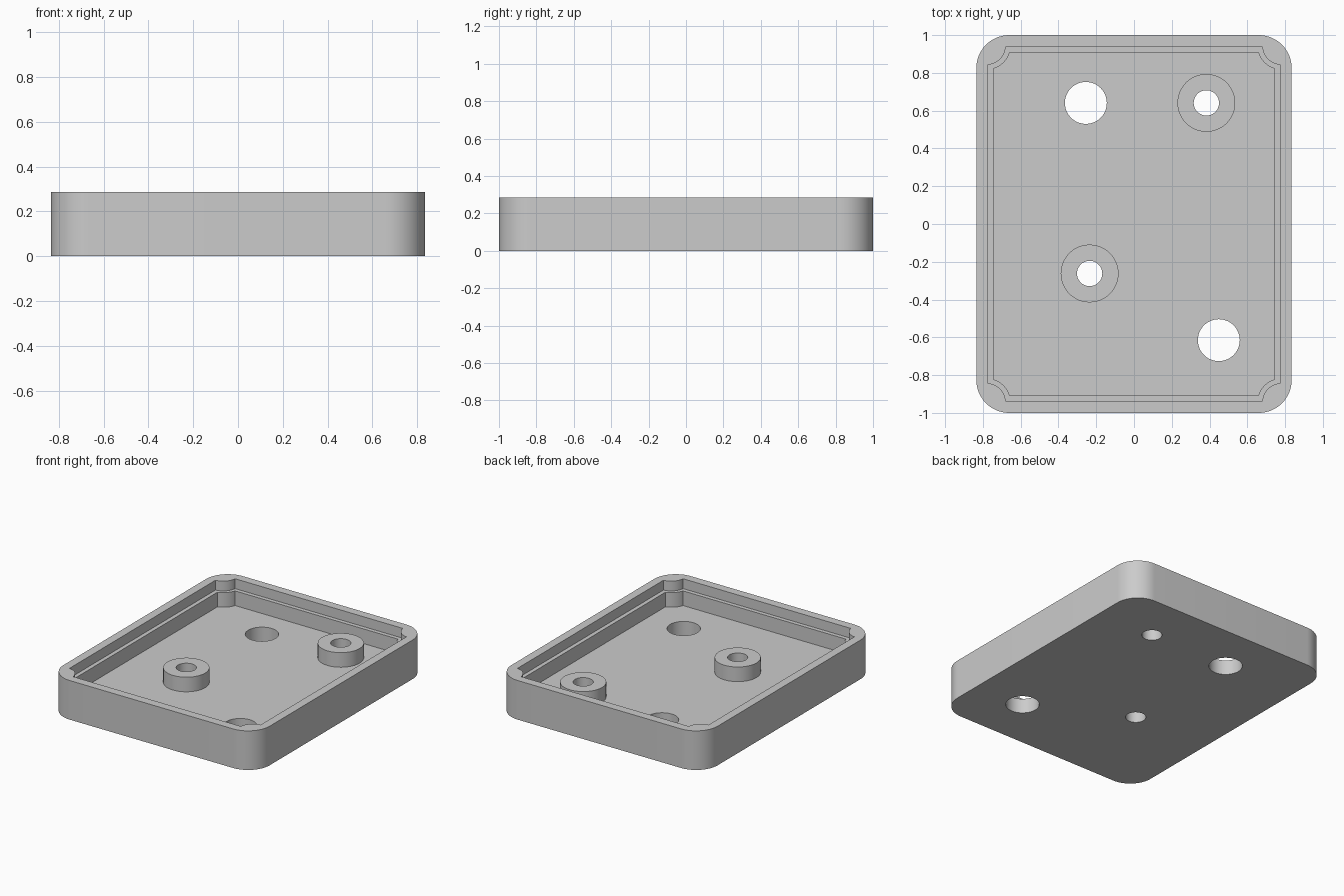
import bpy, bmesh, math

if "Cube" in bpy.data.objects:
    bpy.data.objects.remove(bpy.data.objects["Cube"])

HX, HY, H, R = 0.835, 1.0, 0.286, 0.175      # outer half sizes, height, corner radius
FLOOR, LEDGE, BOSS = 0.107, 0.214, 0.214     # floor, lip ledge and boss heights
SCREW_HOLES = [(-0.235, -0.262), (0.383, 0.641)]
OPEN_HOLES = [(-0.255, 0.641), (0.449, -0.615)]

bm = bmesh.new()


def ring(points, z):
    """Closed loop of vertices at height z."""
    return [bm.verts.new((x, y, z)) for x, y in points]


def circle(cx, cy, r, n=48):
    return [(cx + r * math.cos(2 * math.pi * i / n),
             cy + r * math.sin(2 * math.pi * i / n)) for i in range(n)]


def four_corners(quarter):
    """Mirror one corner's points into a full counter-clockwise outline."""
    out = []
    for sx, sy in ((1, 1), (-1, 1), (-1, -1), (1, -1)):
        pts = quarter if sx * sy > 0 else quarter[::-1]
        out += [(sx * x, sy * y) for x, y in pts]
    return out


def rounded(n=16):
    arc = [math.pi / 2 * i / n for i in range(n + 1)]
    return four_corners([(HX - R + R * math.cos(a), HY - R + R * math.sin(a)) for a in arc])


def notched(x, y, r, cx=0.781, cy=0.945, n=12):
    """Rectangle whose corners are scooped by a circular pillar."""
    a0 = 1.5 * math.pi - math.asin((cx - x) / r)
    a1 = math.pi + math.asin((cy - y) / r)
    arc = [a0 + (a1 - a0) * i / n for i in range(n + 1)]
    return four_corners([(cx + r * math.cos(a), cy + r * math.sin(a)) for a in arc])


def wall(a, b):
    """Join two loops that have matching points."""
    for i in range(len(a)):
        j = (i + 1) % len(a)
        bm.faces.new((a[i], a[j], b[j], b[i]))


def plate(outer, holes):
    """Fill an outline, leaving the holes open."""
    edges = []
    for loop in [outer] + holes:
        for i in range(len(loop)):
            pair = (loop[i], loop[(i + 1) % len(loop)])
            edges.append(bm.edges.get(pair) or bm.edges.new(pair))
    bmesh.ops.triangle_fill(bm, edges=edges, use_beauty=True, normal=(0, 0, 1))


# Outer wall, rim, stepped lip and inner wall
lip, pocket = notched(0.773, 0.937, 0.102), notched(0.743, 0.907, 0.128)
base, rim_out = ring(rounded(), 0), ring(rounded(), H)
rim_in, lip_low = ring(lip, H), ring(lip, LEDGE)
ledge_in, floor_edge = ring(pocket, LEDGE), ring(pocket, FLOOR)
wall(base, rim_out)
plate(rim_out, [rim_in])
wall(rim_in, lip_low)
wall(lip_low, ledge_in)
wall(ledge_in, floor_edge)

# Holes through the floor, and bosses with screw holes
under, inside = [], []
for x, y in OPEN_HOLES:
    low, high = ring(circle(x, y, 0.111), 0), ring(circle(x, y, 0.111), FLOOR)
    wall(low, high)
    under.append(low)
    inside.append(high)
for x, y in SCREW_HOLES:
    low, high = ring(circle(x, y, 0.067), 0), ring(circle(x, y, 0.067), BOSS)
    foot, top = ring(circle(x, y, 0.153), FLOOR), ring(circle(x, y, 0.153), BOSS)
    wall(low, high)
    wall(high, top)
    wall(top, foot)
    under.append(low)
    inside.append(foot)

# Floor, top and underside
plate(floor_edge, inside)
plate(base, under)
bmesh.ops.recalc_face_normals(bm, faces=bm.faces)

mesh = bpy.data.meshes.new("tray")
bm.to_mesh(mesh)
bm.free()
tray = bpy.data.objects.new("tray", mesh)
bpy.context.collection.objects.link(tray)

grey = bpy.data.materials.new("light_grey")
grey.diffuse_color = (0.6, 0.6, 0.6, 1)
grey.use_nodes = True
grey.node_tree.nodes["Principled BSDF"].inputs["Base Color"].default_value = grey.diffuse_color
mesh.materials.append(grey)

bpy.context.view_layer.objects.active = tray
tray.select_set(True)
bpy.ops.object.shade_smooth_by_angle(angle=math.radians(30))
